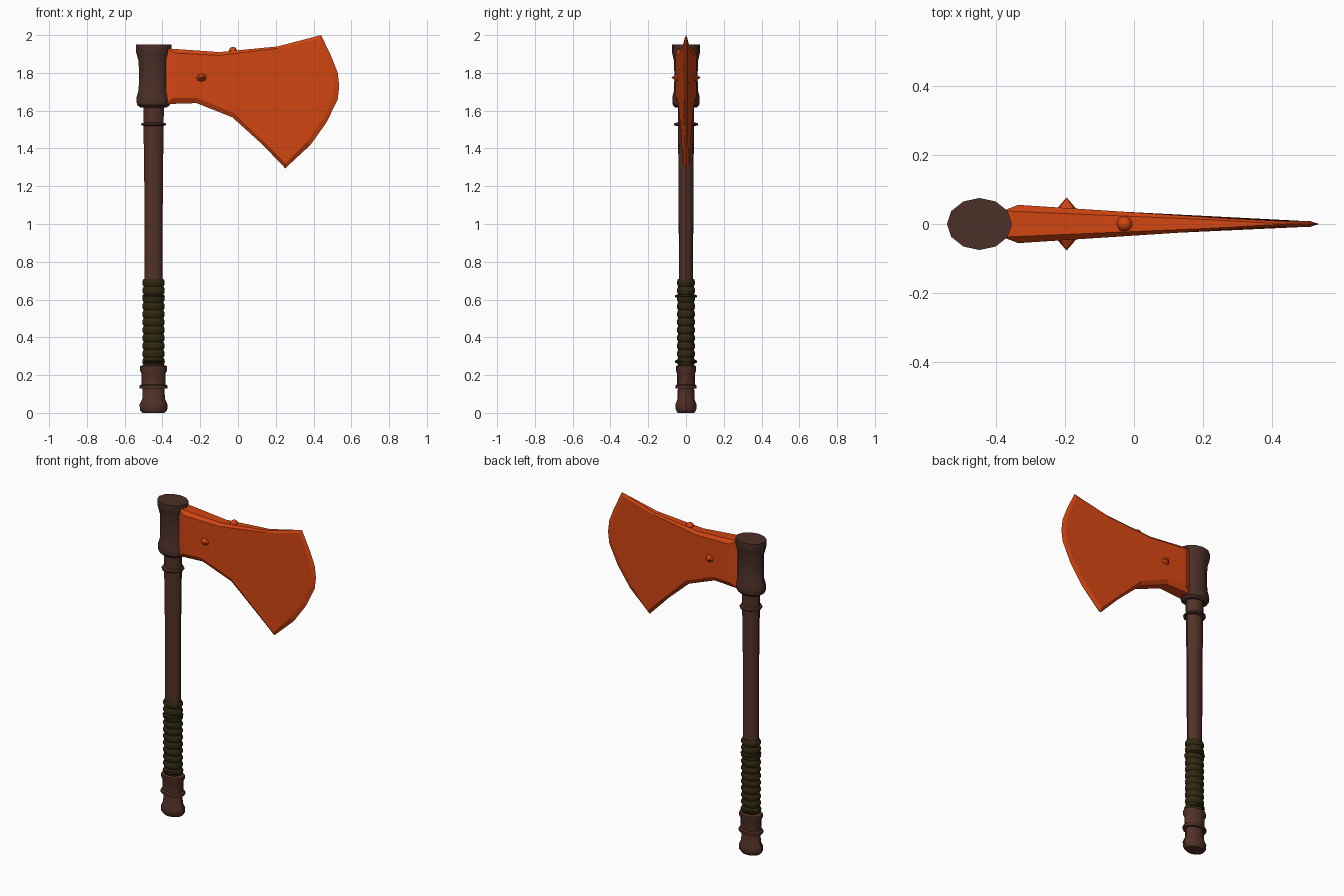
import bpy, bmesh, math
from mathutils import Matrix, Vector

if "Cube" in bpy.data.objects:
    bpy.data.objects.remove(bpy.data.objects["Cube"])

AXIS_X = -0.447


def material(name, rgb):
    m = bpy.data.materials.new(name)
    m.diffuse_color = (*rgb, 1)
    m.use_nodes = True
    m.node_tree.nodes["Principled BSDF"].inputs["Base Color"].default_value = m.diffuse_color
    return m


ORANGE = material("orange blade", (0.65, 0.06, 0.006))
BROWN = material("brown wood", (0.085, 0.031, 0.021))
DARK = material("dark brown socket", (0.070, 0.029, 0.021))
OLIVE = material("olive wrap", (0.030, 0.021, 0.005))


def finish(name, bm, mat, smooth=None):
    bmesh.ops.remove_doubles(bm, verts=bm.verts, dist=1e-5)
    bmesh.ops.recalc_face_normals(bm, faces=bm.faces)
    me = bpy.data.meshes.new(name)
    bm.to_mesh(me)
    bm.free()
    me.materials.append(mat)
    ob = bpy.data.objects.new(name, me)
    bpy.context.collection.objects.link(ob)
    if smooth:
        bpy.ops.object.select_all(action='DESELECT')
        ob.select_set(True)
        bpy.context.view_layer.objects.active = ob
        bpy.ops.object.shade_smooth_by_angle(angle=math.radians(smooth))
    return ob


def lathe(name, profile, mat, squash=0.8, sides=12):
    """Closed turned part around the handle axis; profile is (radius, z)."""
    bm = bmesh.new()
    rings = []
    for r, z in profile:
        rings.append([bm.verts.new((AXIS_X + r * math.cos(2 * math.pi * i / sides),
                                    squash * r * math.sin(2 * math.pi * i / sides), z))
                      for i in range(sides)])
    for a, b in zip(rings, rings[1:]):
        for i in range(sides):
            j = (i + 1) % sides
            bm.faces.new((a[i], a[j], b[j], b[i]))
    bm.faces.new(rings[0][::-1])
    bm.faces.new(rings[-1])
    return finish(name, bm, mat, 35)


# Handle, pommel and head socket
lathe("shaft", [(0.046, 0.2), (0.047, 0.71), (0.049, 1.2), (0.055, 1.65)], BROWN)
lathe("pommel", [(0.058, 0.0), (0.072, 0.015), (0.074, 0.045), (0.06, 0.075),
                 (0.058, 0.128), (0.075, 0.13), (0.075, 0.145), (0.063, 0.15),
                 (0.064, 0.21), (0.072, 0.225), (0.072, 0.247), (0.05, 0.255)],
      BROWN, 0.75)
lathe("head_socket", [(0.07, 1.617), (0.087, 1.63), (0.091, 1.65), (0.089, 1.675),
                      (0.079, 1.71), (0.077, 1.78), (0.079, 1.86),
                      (0.090, 1.9), (0.094, 1.915), (0.094, 1.95)], DARK)

# Wrapped grip with bulging turns
turns, z0, z1 = 11, 0.25, 0.71
step = (z1 - z0) / turns
grip = []
for i in range(turns):
    z = z0 + i * step
    grip += [(0.052, z + 0.001), (0.059, z + 0.3 * step), (0.059, z + 0.7 * step)]
grip.append((0.052, z1))
lathe("grip_wrap", grip, OLIVE)


# Thin rings around the handle
def ring(name, z, r, mat, h=0.009):
    lathe(name, [(r - 0.018, z - h), (r - 0.003, z - h * 0.7), (r, z),
                 (r - 0.003, z + h * 0.7), (r - 0.018, z + h)], mat, 0.98)


ring("upper_ring", 1.528, 0.066, BROWN)
ring("grip_top_ring", 0.618, 0.060, OLIVE)
ring("grip_bottom_ring", 0.272, 0.060, OLIVE)

# Blade: outer outline paired with the inset outline of its flat cheek
OUTER = [(-.38, 1.93), (-.10, 1.91), (.21, 1.94),
         (.44, 2.0), (.495, 1.885), (.528, 1.80), (.536, 1.73), (.528, 1.66),
         (.47, 1.54), (.385, 1.42), (.25, 1.295),
         (.13, 1.42), (-.03, 1.565), (-.22, 1.64), (-.38, 1.635)]
INNER = [(-.335, 1.905), (-.10, 1.893), (.21, 1.93),
         (.43, 1.98), (.473, 1.88), (.503, 1.795), (.51, 1.73), (.503, 1.665),
         (.448, 1.553), (.365, 1.437), (.25, 1.318),
         (.13, 1.437), (-.03, 1.59), (-.215, 1.668), (-.335, 1.668)]
EDGE = range(3, 11)


def cheek(x):
    return max(0.008, 0.055 - 0.065 * (x + 0.33))


bm = bmesh.new()
sides = []
for s in (-1, 1):
    outer = [bm.verts.new((x, 0 if i in EDGE else s * 0.65 * cheek(x), z))
             for i, (x, z) in enumerate(OUTER)]
    inner = [bm.verts.new((x, s * cheek(x), z)) for x, z in INNER]
    n = len(outer)
    for i in range(n):
        j = (i + 1) % n
        bm.faces.new((outer[i], outer[j], inner[j], inner[i]))
    bm.faces.new(inner)
    sides.append(outer)
a, b = sides
for i in range(n):
    j = (i + 1) % n
    if i in EDGE and j in EDGE:
        continue
    bm.faces.new((a[i], a[j], b[j], b[i]))
finish("axe_blade", bm, ORANGE)

# Pointed rivets on both cheeks
for s, name in ((-1, "front_rivet"), (1, "back_rivet")):
    bm = bmesh.new()
    bmesh.ops.create_cone(bm, cap_ends=True, segments=8, radius1=0.031, radius2=0.0,
                          depth=0.036,
                          matrix=Matrix.Translation((-0.195, s * 0.059, 1.775))
                          @ Matrix.Rotation(-s * math.pi / 2, 4, 'X')
                          @ Matrix.Diagonal((1, 0.8, 1, 1)))
    finish(name, bm, ORANGE)

# Round stud on the top of the blade
bm = bmesh.new()
bmesh.ops.create_uvsphere(bm, u_segments=10, v_segments=6, radius=0.023,
                          matrix=Matrix.Translation((-0.027, 0, 1.915)))
finish("top_stud", bm, ORANGE, 60)
